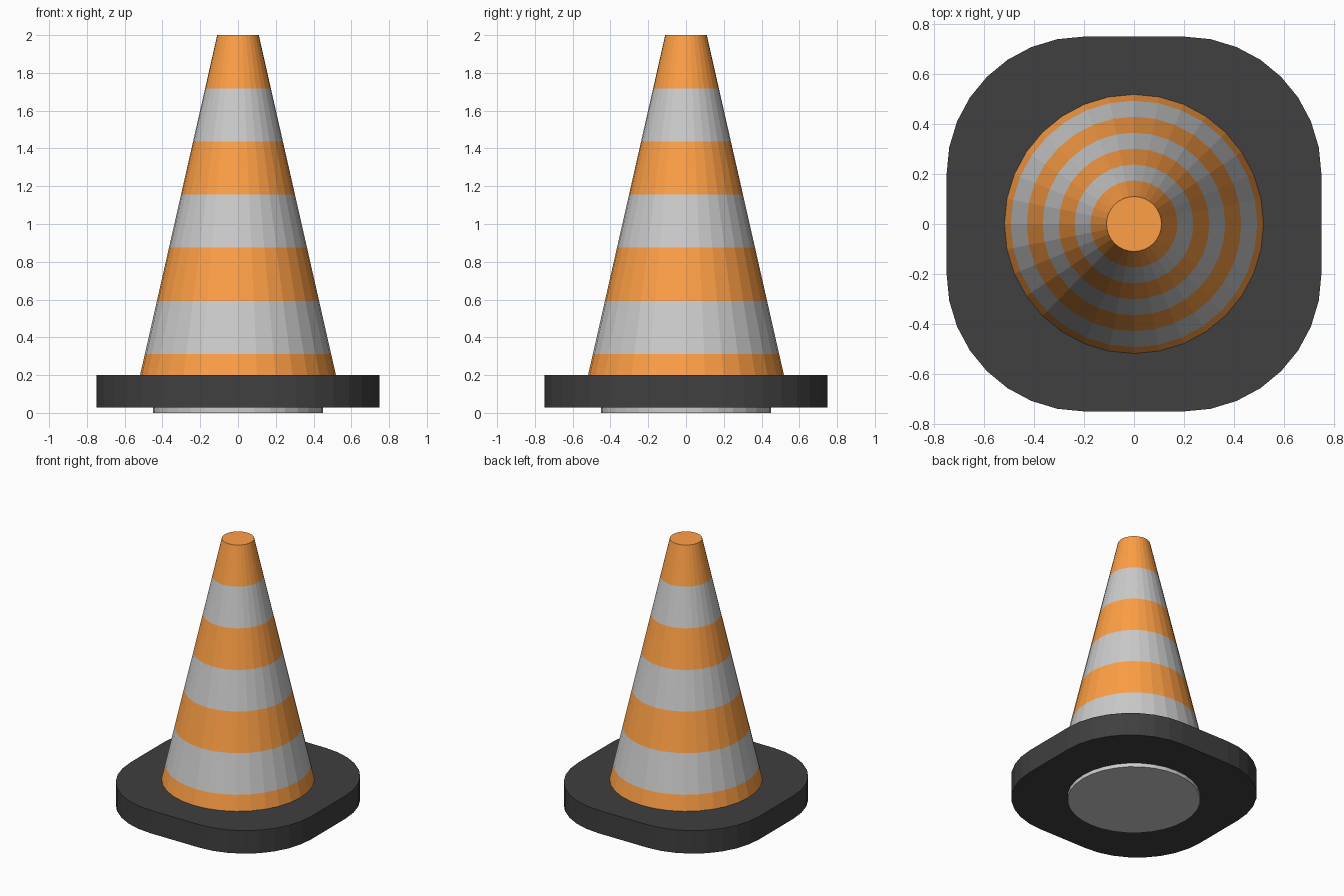
import bpy
from math import cos, sin, pi, radians

if "Cube" in bpy.data.objects:
    bpy.data.objects.remove(bpy.data.objects["Cube"])


def material(name, color):
    mat = bpy.data.materials.new(name)
    mat.diffuse_color = (*color, 1)
    mat.use_nodes = True
    mat.node_tree.nodes["Principled BSDF"].inputs["Base Color"].default_value = mat.diffuse_color
    return mat


def stack(name, loops, mats, band_mats=None):
    """Bridge equal-length vertex loops from bottom to top and cap both ends."""
    n = len(loops[0])
    verts = [v for loop in loops for v in loop]
    faces, index = [], []
    for k in range(len(loops) - 1):
        for i in range(n):
            j = (i + 1) % n
            faces.append((k * n + i, k * n + j, (k + 1) * n + j, (k + 1) * n + i))
            index.append(band_mats[k] if band_mats else 0)
    faces.append(tuple(reversed(range(n))))
    faces.append(tuple(range(len(verts) - n, len(verts))))
    index += [index[0], index[-1]]
    mesh = bpy.data.meshes.new(name)
    mesh.from_pydata(verts, [], faces)
    for m in mats:
        mesh.materials.append(m)
    mesh.polygons.foreach_set("material_index", index)
    obj = bpy.data.objects.new(name, mesh)
    bpy.context.collection.objects.link(obj)
    return obj


def circle(r, z, n=32):
    return [(r * cos(2 * pi * i / n), r * sin(2 * pi * i / n), z) for i in range(n)]


def rounded_square(half, radius, z, seg=8):
    c = half - radius
    pts = []
    for q, (sx, sy) in enumerate([(1, 1), (-1, 1), (-1, -1), (1, -1)]):
        for i in range(seg + 1):
            a = radians(90 * (q + i / seg))
            pts.append((sx * c + radius * cos(a), sy * c + radius * sin(a), z))
    return pts


orange = material("orange", (1.0, 0.35, 0.06))
white = material("reflective_grey", (0.8, 0.8, 0.8))
black = material("black_rubber", (0.05, 0.05, 0.05))

# Tapered body: seven equal bands, orange at both ends
BANDS, Z0, Z1, R0, R1 = 7, 0.03, 2.0, 0.557, 0.11
rings = [circle(R0 + (R1 - R0) * k / BANDS, Z0 + (Z1 - Z0) * k / BANDS)
         for k in range(BANDS + 1)]
stack("cone_body", rings, [orange, white], [k % 2 for k in range(BANDS)])

# Square rubber base with large rounded corners
stack("base_plate", [rounded_square(0.75, 0.55, z) for z in (0.028, 0.2)], [black])

# Round foot under the base
stack("foot_disc", [circle(0.45, z) for z in (0, 0.1)], [white])
